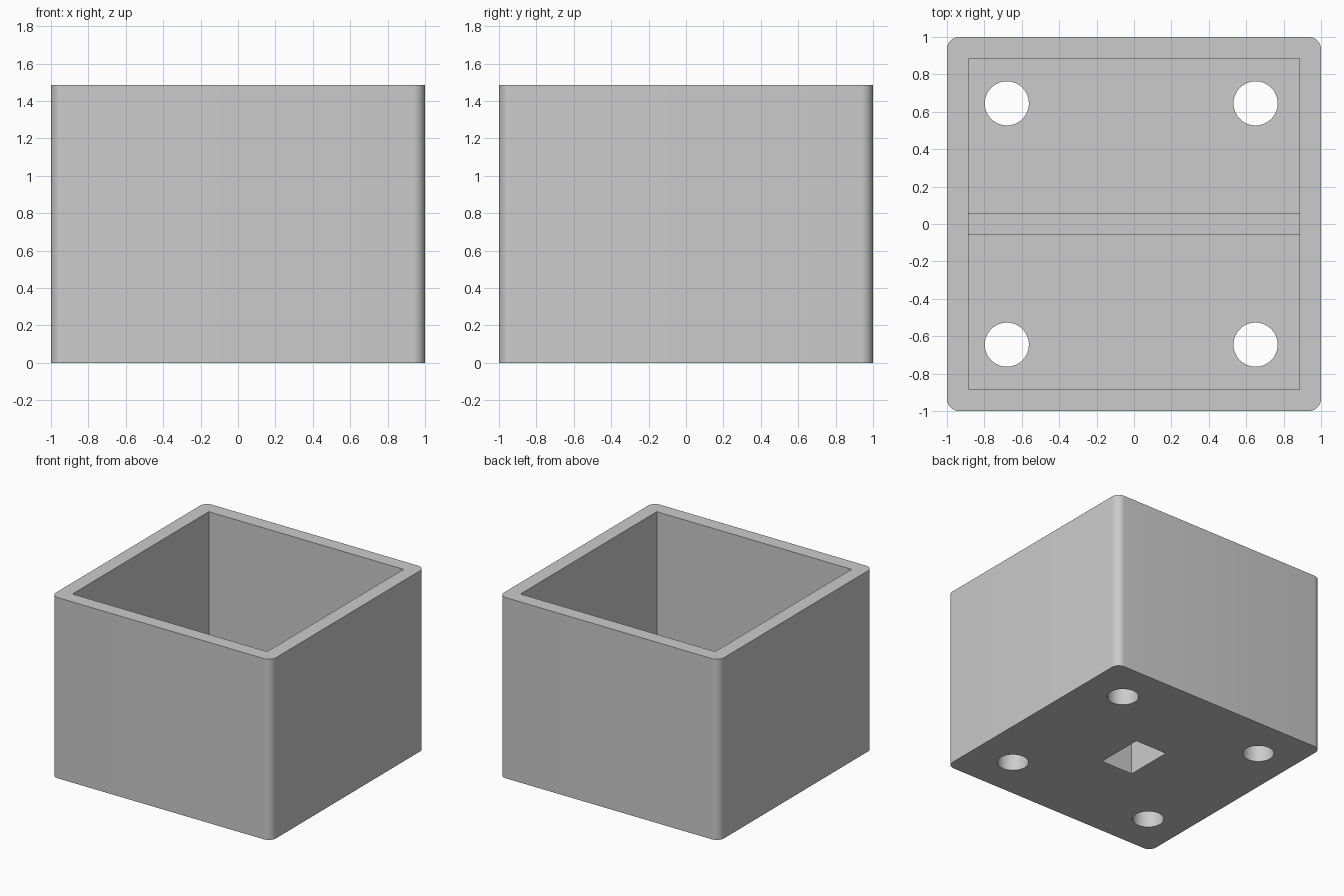
import bpy
import bmesh
from mathutils import Matrix

cube = bpy.data.objects.get("Cube")
if cube:
    bpy.data.objects.remove(cube, do_unlink=True)

HEIGHT, WALL, FLOOR, DIVIDER_TOP = 1.485, 0.115, 0.35, 0.6
INNER = 1 - WALL

grey = bpy.data.materials.new("plain grey")
grey.use_nodes = True
colour = (0.6, 0.6, 0.6, 1)
grey.diffuse_color = colour
grey.node_tree.nodes["Principled BSDF"].inputs["Base Color"].default_value = colour


def add_object(name, bm):
    mesh = bpy.data.meshes.new(name)
    bm.to_mesh(mesh)
    bm.free()
    mesh.materials.append(grey)
    obj = bpy.data.objects.new(name, mesh)
    bpy.context.collection.objects.link(obj)
    return obj


def box(name, half_x, half_y, z0, z1, radius=0):
    bm = bmesh.new()
    place = Matrix.Translation((0, 0, (z0 + z1) / 2))
    size = Matrix.Diagonal((2 * half_x, 2 * half_y, z1 - z0, 1))
    bmesh.ops.create_cube(bm, size=1, matrix=place @ size)
    if radius:
        upright = [e for e in bm.edges
                   if abs(e.verts[0].co.z - e.verts[1].co.z) > 0.1]
        bmesh.ops.bevel(bm, geom=upright, offset=radius, segments=8,
                        profile=0.5, affect='EDGES')
    return add_object(name, bm)


def cylinder(name, x, y, radius, z0, z1):
    bm = bmesh.new()
    bmesh.ops.create_cone(bm, cap_ends=True, segments=48, radius1=radius,
                          radius2=radius, depth=z1 - z0,
                          matrix=Matrix.Translation((x, y, (z0 + z1) / 2)))
    return add_object(name, bm)


def cut(target, cutter):
    mod = target.modifiers.new("cut", 'BOOLEAN')
    mod.operation = 'DIFFERENCE'
    mod.solver = 'EXACT'
    mod.object = cutter
    bpy.context.view_layer.objects.active = target
    bpy.ops.object.modifier_apply(modifier=mod.name)
    bpy.data.objects.remove(cutter, do_unlink=True)


# Outer body with rounded upright corners, hollowed from above
body = box("box_body", 1, 1, 0, HEIGHT, radius=0.065)
cut(body, box("cavity_cutter", INNER, INNER, FLOOR, HEIGHT + 0.2))

# Blind rectangular socket under the floor
cut(body, box("socket_cutter", 0.145, 0.2, -0.2, 0.28))

# Four round holes through the floor
for x in (-0.68, 0.65):
    for y in (-0.645, 0.645):
        cut(body, cylinder("hole_cutter", x, y, 0.118, -0.2, FLOOR + 0.2))

# Low divider between the two compartments
box("divider", INNER + 0.02, WALL / 2, FLOOR - 0.02, DIVIDER_TOP)

# Smooth round surfaces, crisp edges
bpy.ops.object.select_all(action='DESELECT')
body.select_set(True)
bpy.context.view_layer.objects.active = body
bpy.ops.object.shade_smooth_by_angle(angle=0.6)
